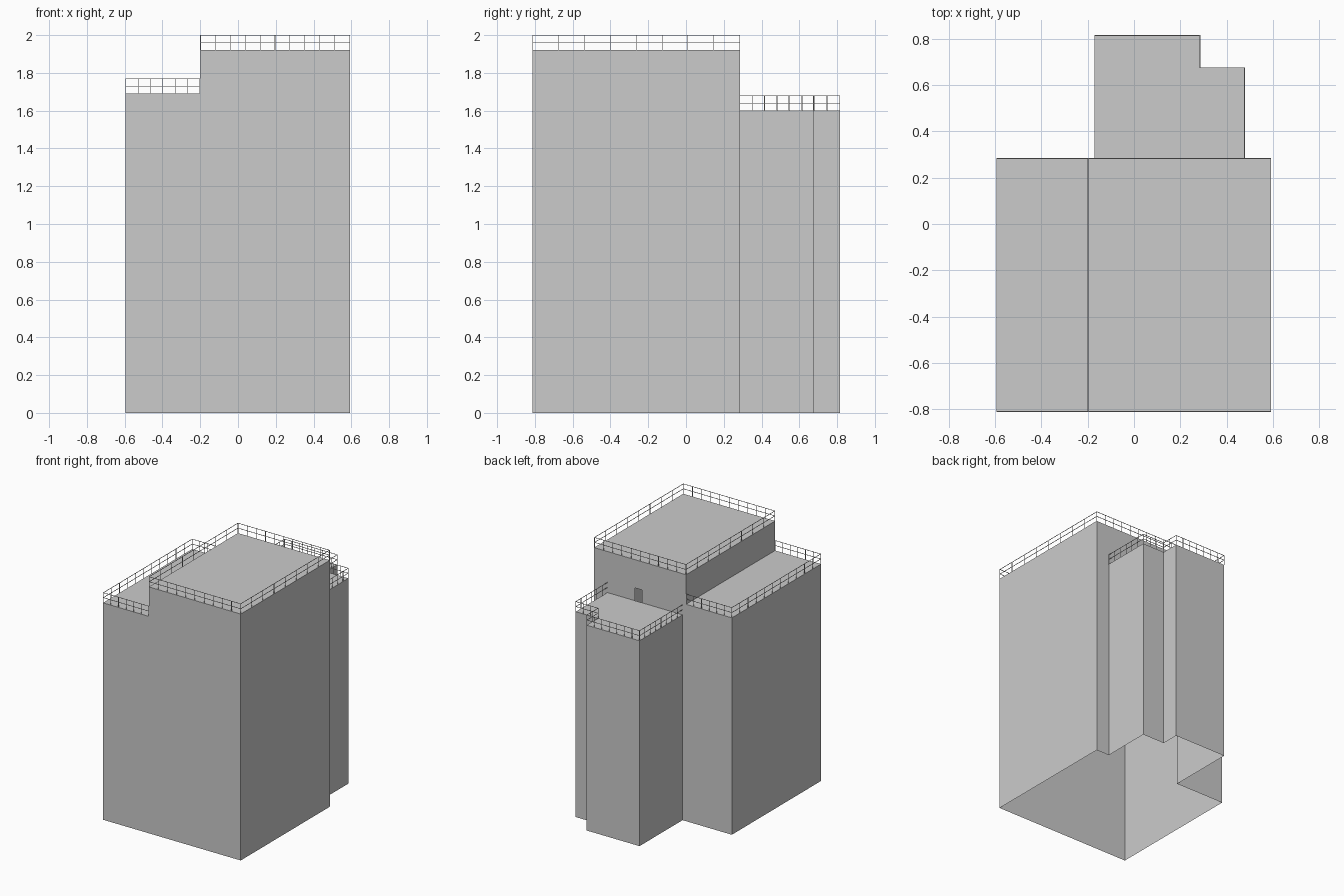
import bpy, bmesh
from mathutils import Vector

if "Cube" in bpy.data.objects:
    bpy.data.objects.remove(bpy.data.objects["Cube"])

X0, XM, X1 = -0.595, -0.20, 0.592       # low block left, step, tall block right
Y0, Y1 = -0.812, 0.285                  # front and back of the main blocks
WX0, WX1, WX2 = -0.17, 0.285, 0.478     # rear wing in x
WY1, WY2 = 0.675, 0.815                 # rear wing in y
Z_TALL, Z_LOW, Z_WING = 1.92, 1.69, 1.60
RAIL_H, T = 0.08, 0.003


def mesh_object(name, bm):
    me = bpy.data.meshes.new(name)
    bm.to_mesh(me)
    bm.free()
    ob = bpy.data.objects.new(name, me)
    bpy.context.collection.objects.link(ob)
    return ob


def shell(name, polygons):
    bm = bmesh.new()
    for poly in polygons:
        bm.faces.new([bm.verts.new(p) for p in poly])
    bmesh.ops.remove_doubles(bm, verts=bm.verts, dist=1e-5)
    return mesh_object(name, bm)


def wall(p, q, z0, z1):
    return [(*p, z0), (*q, z0), (*q, z1), (*p, z1)]


def flat(points, z):
    return [(x, y, z) for x, y in points]


def add_bar(bm, a, b):
    a, b = Vector(a), Vector(b)
    size = [abs(d) + T for d in (b - a)]
    vs = bmesh.ops.create_cube(bm, size=1)["verts"]
    bmesh.ops.scale(bm, vec=size, verts=vs)
    bmesh.ops.translate(bm, vec=(a + b) / 2, verts=vs)


def railing(name, path, z, spacings):
    bm = bmesh.new()
    top = z + RAIL_H - T / 2
    for (p, q), step in zip(zip(path, path[1:]), spacings):
        p, q = Vector(p), Vector(q)
        for h in (z + RAIL_H / 2, top):
            add_bar(bm, (*p, h), (*q, h))
        n = max(1, round((q - p).length / step))
        for i in range(n):
            c = p.lerp(q, i / n)
            add_bar(bm, (*c, z), (*c, top))
    add_bar(bm, (*path[-1], z), (*path[-1], top))
    return mesh_object(name, bm)


# Main building: stepped front and back walls, open underneath
front = [(X0, 0), (X1, 0), (X1, Z_TALL), (XM, Z_TALL), (XM, Z_LOW), (X0, Z_LOW)]
# Back wall with the wing junction and a doorway onto the wing roof
back = [(X1, 0), (WX2, 0), (WX2, Z_WING), (.24, Z_WING), (.24, 1.70), (.18, 1.70),
        (.18, Z_WING), (WX0, Z_WING), (WX0, 0), (X0, 0), (X0, Z_LOW),
        (XM, Z_LOW), (XM, Z_TALL), (X1, Z_TALL)]
shell("main_building", [
    [(x, Y0, z) for x, z in front],
    [(x, Y1, z) for x, z in back],
    wall((X1, Y0), (X1, Y1), 0, Z_TALL),
    wall((X0, Y1), (X0, Y0), 0, Z_LOW),
    wall((XM, Y1), (XM, Y0), Z_LOW, Z_TALL),
    flat([(X0, Y0), (XM, Y0), (XM, Y1), (X0, Y1)], Z_LOW),
    flat([(XM, Y0), (X1, Y0), (X1, Y1), (XM, Y1)], Z_TALL),
])

# Rear wing with a notched corner
wing = [(WX2, Y1), (WX2, WY1), (WX1, WY1), (WX1, WY2), (WX0, WY2), (WX0, Y1)]
shell("rear_wing", [wall(p, q, 0, Z_WING) for p, q in zip(wing, wing[1:])]
      + [flat(wing, Z_WING)])

# Roof railings, inset so they sit on the roof edges
e = T / 2
tall = [(XM + e, Y0 + e), (X1 - e, Y0 + e), (X1 - e, Y1 - e), (XM + e, Y1 - e), (XM + e, Y0 + e)]
railing("tall_roof_railing", tall, Z_TALL, [.083, .137, .083, .137])
low = [(XM - e, Y0 + e), (X0 + e, Y0 + e), (X0 + e, Y1 - e), (XM - e, Y1 - e)]
railing("low_roof_railing", low, Z_LOW, [.067, .1, .067])
railing("wing_roof_railing", wing, Z_WING, [.066] * 5)
